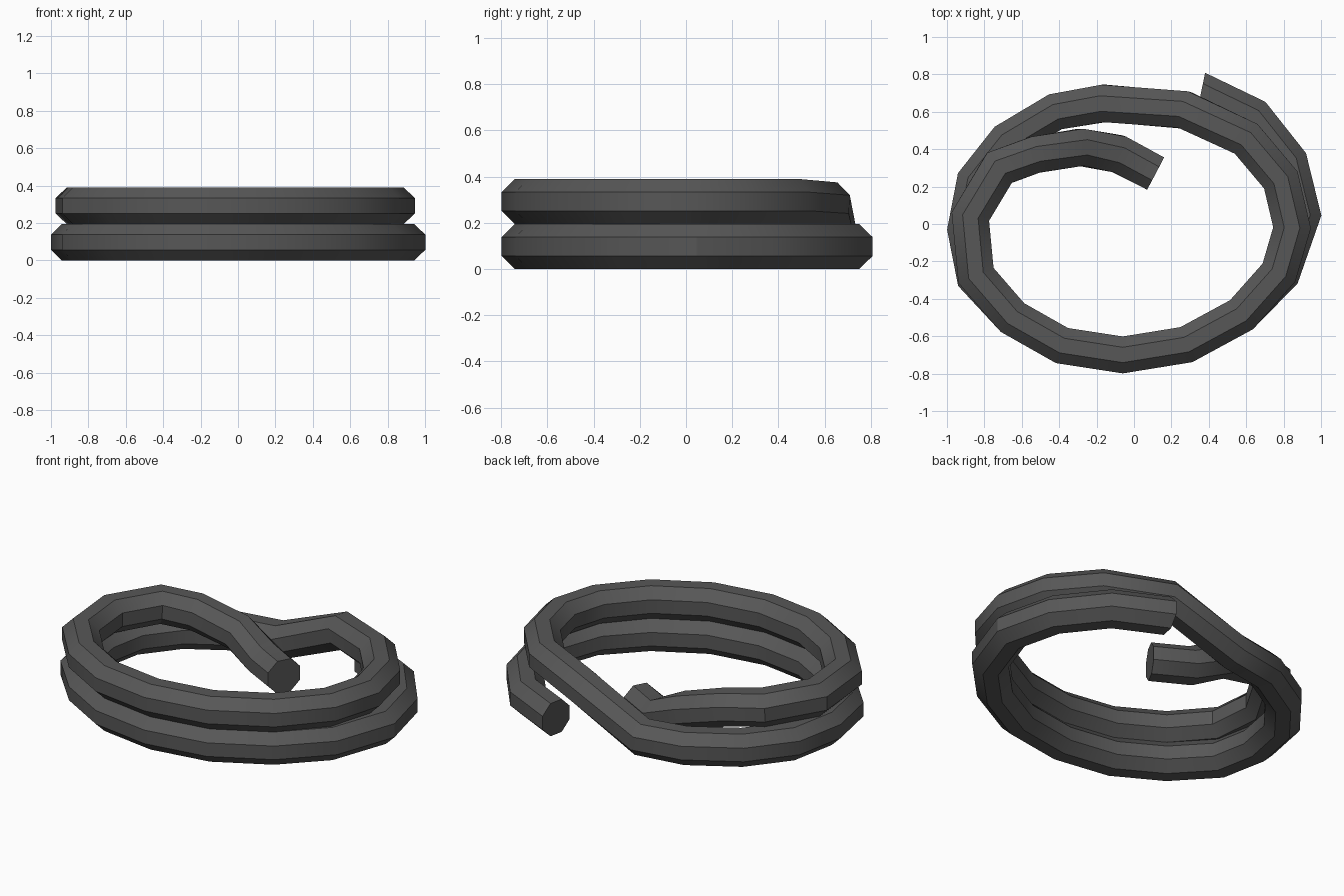
import bpy, bmesh, math
from mathutils import Vector

if "Cube" in bpy.data.objects:
    bpy.data.objects.remove(bpy.data.objects["Cube"])

LOW, HIGH = 0.0975, 0.2925      # centre heights of the two coil layers
RADIUS = 0.0975 / math.cos(math.pi / 8)
SIDES = 8

dark = bpy.data.materials.new("charcoal_grey")
dark.diffuse_color = (0.095, 0.095, 0.095, 1)
dark.use_nodes = True
dark.node_tree.nodes["Principled BSDF"].inputs["Base Color"].default_value = dark.diffuse_color

# Front arc shared by both layers
front_arc = [(0.575, -0.485), (0.28, -0.645), (-0.06, -0.70), (-0.385, -0.65), (-0.65, -0.50)]

# Lower turn, from the loose outer end clockwise to the back
lower = [(0.36, 0.71), (0.64, 0.575), (0.83, 0.335), (0.90, 0.05), (0.79, -0.265)] + front_arc + [
    (-0.85, -0.285), (-0.90, -0.03), (-0.85, 0.23), (-0.68, 0.445), (-0.42, 0.60), (-0.16, 0.645)]
# Upper turn
upper = [(0.60, 0.455), (0.785, 0.235), (0.845, -0.02), (0.775, -0.26)] + front_arc + [
    (-0.845, -0.275), (-0.875, 0.04), (-0.72, 0.30)]
# Loose inner end dropping into the coil
tail = [(-0.53, 0.37, 0.27), (-0.285, 0.41, 0.20), (-0.085, 0.375, 0.10), (0.115, 0.27, LOW)]

path = [Vector((x, y, LOW)) for x, y in lower]
path.append(Vector((0.27, 0.61, 0.28)))
path += [Vector((x, y, HIGH)) for x, y in upper]
path += [Vector(p) for p in tail]


def sweep(name, pts, start_dir):
    """Sweep a regular polygon along the points with mitred joints and capped ends."""
    bm = bmesh.new()
    rings = []
    for i, p in enumerate(pts):
        before = (p - pts[i - 1]).normalized() if i else None
        after = (pts[i + 1] - p).normalized() if i + 1 < len(pts) else None
        seg = before or after
        t = start_dir.normalized() if before is None else (
            before if after is None else (before + after).normalized())
        side = t.cross(Vector((0, 0, 1))).normalized()
        up = side.cross(t)
        stretch = 1 / max(0.8, t.dot(seg))
        ring = []
        for k in range(SIDES):
            a = 2 * math.pi * (k + 0.5) / SIDES
            ring.append(bm.verts.new(p + side * (math.cos(a) * RADIUS * stretch)
                                     + up * (math.sin(a) * RADIUS)))
        rings.append(ring)
    for a, b in zip(rings, rings[1:]):
        for k in range(SIDES):
            n = (k + 1) % SIDES
            bm.faces.new((a[k], a[n], b[n], b[k]))
    bm.faces.new(rings[0])
    bm.faces.new(rings[-1])
    bmesh.ops.recalc_face_normals(bm, faces=bm.faces)
    bm.verts.index_update()
    mesh = bpy.data.meshes.new(name)
    bm.to_mesh(mesh)
    bm.free()
    ob = bpy.data.objects.new(name, mesh)
    bpy.context.collection.objects.link(ob)
    return ob


# Coiled rope
rope = sweep("coiled_rope", path, Vector((0.98, -0.2, 0)))
rope.data.materials.append(dark)
bpy.context.view_layer.objects.active = rope
rope.select_set(True)
bpy.ops.object.shade_smooth_by_angle(angle=math.radians(32))
